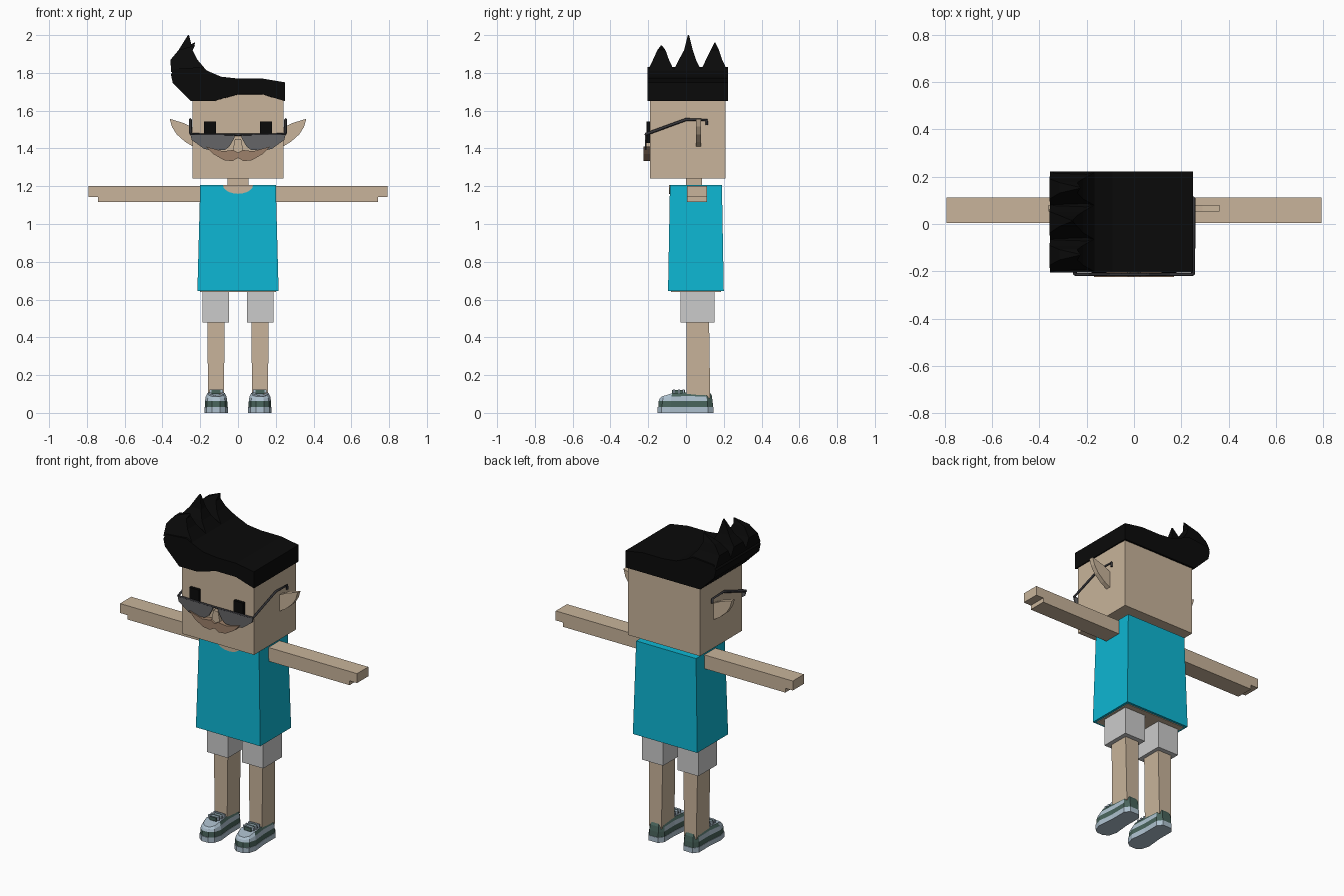
import bpy, bmesh, math

cube = bpy.data.objects.get("Cube")
if cube:
    bpy.data.objects.remove(cube, do_unlink=True)


def material(name, r, g, b):
    m = bpy.data.materials.new(name)
    m.use_nodes = True
    m.diffuse_color = (r, g, b, 1)
    m.node_tree.nodes["Principled BSDF"].inputs["Base Color"].default_value = (r, g, b, 1)
    return m


SKIN = material("skin", 0.58, 0.455, 0.325)
SHIRT = material("turquoise cloth", 0.004, 0.47, 0.65)
SHORTS = material("light grey cloth", 0.60, 0.60, 0.60)
BLACK = material("black", 0.003, 0.003, 0.003)
LENS = material("smoked lens", 0.13, 0.13, 0.135)
FRAME = material("dark frame", 0.035, 0.035, 0.04)
BROWN = material("moustache brown", 0.34, 0.22, 0.145)
PALE = material("pale blue shoe", 0.42, 0.53, 0.62)
GREEN = material("dark green shoe", 0.065, 0.125, 0.105)


def loft(name, rings, mats, rule=None):
    """Skin a list of equal rings of points and cap both ends."""
    bm = bmesh.new()
    rows = [[bm.verts.new(p) for p in ring] for ring in rings]
    n = len(rows[0])
    for a, b in zip(rows, rows[1:]):
        for i in range(n):
            j = (i + 1) % n
            bm.faces.new((a[i], a[j], b[j], b[i]))
    bm.faces.new(rows[0][::-1])
    bm.faces.new(rows[-1])
    bmesh.ops.recalc_face_normals(bm, faces=bm.faces)
    if rule:
        for f in bm.faces:
            f.material_index = rule(f.calc_center_median(), f.normal)
    me = bpy.data.meshes.new(name)
    bm.to_mesh(me)
    bm.free()
    for m in mats:
        me.materials.append(m)
    ob = bpy.data.objects.new(name, me)
    bpy.context.collection.objects.link(ob)
    return ob


def rect(x0, x1, y0, y1, z):
    return [(x0, y0, z), (x1, y0, z), (x1, y1, z), (x0, y1, z)]


def box(name, x, y, z, mat):
    return loft(name, [rect(*x, *y, z[0]), rect(*x, *y, z[1])], [mat])


def plate(name, pts, y0, y1, mat):
    """Extrude a front (x, z) outline from y0 to y1."""
    return loft(name, [[(x, y0, z) for x, z in pts], [(x, y1, z) for x, z in pts]], [mat])


def flip(pts, s):
    return [(s * x, z) for x, z in pts]


def rod(name, path, radius, mat):
    cu = bpy.data.curves.new(name, "CURVE")
    cu.dimensions = "3D"
    cu.bevel_depth = radius
    cu.bevel_resolution = 0
    cu.use_fill_caps = True
    sp = cu.splines.new("POLY")
    sp.points.add(len(path) - 1)
    for p, co in zip(sp.points, path):
        p.co = (*co, 1)
    cu.materials.append(mat)
    ob = bpy.data.objects.new(name, cu)
    bpy.context.collection.objects.link(ob)


# Head, neck and body
box("head", (-0.24, 0.24), (-0.19, 0.21), (1.24, 1.72), SKIN)
box("neck", (-0.055, 0.055), (0.0, 0.085), (1.16, 1.26), SKIN)
loft("shirt", [rect(-0.215, 0.215, -0.095, 0.2, 0.645),
               rect(-0.2, 0.2, -0.085, 0.19, 1.207)], [SHIRT])
box("body_underside", (-0.2, 0.2), (-0.08, 0.185), (0.641, 0.66), SKIN)
arc = [(0.08 * math.cos(t), 1.207 + 0.047 * math.sin(t))
       for t in (-math.pi * i / 10 for i in range(11))]
plate("neckline_skin", arc, -0.0895, -0.083, SKIN)

# Hair block: the fringe arches up at the front, the back hem is straight
top = [(0.25, 1.75), (0.13, 1.77), (0.0, 1.77), (-0.09, 1.78), (-0.16, 1.81),
       (-0.2, 1.83), (-0.34, 1.82), (-0.355, 1.79), (-0.345, 1.745)]
hem = [(-0.25, 1.65), (-0.13, 1.65), (-0.07, 1.668), (0.0, 1.687),
       (0.13, 1.687), (0.19, 1.668), (0.25, 1.65)]
back_hem = [(x, 1.65) for x, z in hem]
loft("hair", [[(x, -0.205, z) for x, z in top + hem],
              [(x, 0.222, z) for x, z in top + back_hem]], [BLACK])

# Hair spikes, one behind the other
for i, (y0, y1, ym, tx, tz) in enumerate([(-0.205, -0.06, -0.13, -0.23, 1.945),
                                          (-0.07, 0.085, 0.013, -0.262, 2.0),
                                          (0.075, 0.222, 0.153, -0.23, 1.96)]):
    c = (y0 + y1) / 2
    h = (y1 - y0) / 2
    loft(f"hair_spike_{i + 1}", [
        rect(-0.355, -0.16, y0, y1, 1.805),
        rect(-0.357, -0.215, c - h * 0.58, c + h * 0.58, 1.87),
        rect(-0.315, -0.24, ym - h * 0.3, ym + h * 0.3, 1.92),
        rect(tx - 0.003, tx + 0.003, ym - 0.003, ym + 0.003, tz)], [BLACK])

# Face centre
plate("nose", [(-0.03, 1.375), (0.03, 1.375), (0.016, 1.45), (-0.016, 1.45)],
      -0.213, -0.185, SKIN)
half = [(0.0, 1.378), (0.025, 1.392), (0.08, 1.385), (0.17, 1.41), (0.13, 1.37),
        (0.075, 1.338), (0.03, 1.333), (0.0, 1.35)]
lens = [(0.02, 1.475), (0.252, 1.475), (0.245, 1.445), (0.18, 1.398),
        (0.14, 1.39), (0.07, 1.392), (0.045, 1.41), (0.018, 1.458)]

for side, s in (("left", 1), ("right", -1)):
    def span(a, b):
        return tuple(sorted((s * a, s * b)))

    # Face parts
    plate(f"{side}_moustache", flip(half, s), -0.225, -0.185, BROWN)
    box(f"{side}_eye", span(0.116, 0.18), (-0.208, -0.185), (1.43, 1.543), BLACK)
    ear = [(0.23, 1.505), (0.29, 1.535), (0.362, 1.557), (0.35, 1.515),
           (0.325, 1.475), (0.28, 1.435), (0.23, 1.405)]
    plate(f"{side}_ear", flip(ear, s), 0.052, 0.08, SKIN)

    # Glasses
    plate(f"{side}_lens", flip(lens, s), -0.217, -0.21, LENS)
    rod(f"{side}_lens_top_rim", [(0, -0.214, 1.472), (s * 0.252, -0.214, 1.475)], 0.006, FRAME)
    rod(f"{side}_temple", [(s * 0.25, -0.214, 1.475), (s * 0.252, 0.0, 1.553),
                           (s * 0.252, 0.108, 1.55), (s * 0.252, 0.11, 1.525)], 0.008, FRAME)

    # Arm with a stepped hand
    box(f"{side}_arm", span(0.19, 0.742), (0.005, 0.112), (1.117, 1.2), SKIN)
    box(f"{side}_fingers", span(0.74, 0.792), (0.005, 0.112), (1.143, 1.2), SKIN)

    # Leg
    box(f"{side}_shorts_leg", span(0.048, 0.188), (-0.028, 0.15), (0.478, 0.66), SHORTS)
    loft(f"{side}_leg", [rect(*span(0.075, 0.158), 0.003, 0.128, 0.08),
                         rect(*span(0.07, 0.163), 0.003, 0.122, 0.5)], [SKIN])

    # Shoe layers share one rounded plan outline
    plan = [(-0.35, -1), (0.35, -1), (0.8, -0.86), (1, -0.55), (0.85, 0.1),
            (0.85, 0.8), (0.5, 1), (-0.5, 1), (-0.85, 0.8), (-0.85, 0.1),
            (-1, -0.55), (-0.8, -0.86)]

    def outline(w, l, height):
        pts = [(s * 0.116 + u * w, -0.002 + v * l) for u, v in plan]
        return [(x, y, height(y)) for x, y in pts]

    def upper(y):
        if y < -0.03:
            return 0.118 - 0.32 * (-0.03 - y)
        return 0.118 - 0.25 * (y + 0.03) if y < 0.08 else 0.09 + 0.42 * (y - 0.08)

    loft(f"{side}_shoe_sole", [outline(0.062, 0.148, lambda y: 0.0),
                               outline(0.062, 0.148, lambda y: 0.031)], [PALE])
    rings = [outline(0.060, 0.145, lambda y: 0.03),
             outline(0.059, 0.143, lambda y: 0.062),
             outline(0.055, 0.138, lambda y: 0.062 + 0.6 * (upper(y) - 0.062)),
             outline(0.046, 0.128, upper)]
    loft(f"{side}_shoe_upper", rings, [GREEN, PALE],
         lambda c, n: 0 if c.z < 0.05 or c.y > 0.1 or (n.z < 0.5 and c.z > 0.095) else 1)
    # Laces across the tongue
    box(f"{side}_shoe_tongue", span(0.093, 0.139), (-0.075, -0.005), (0.1, 0.121), GREEN)
    for k in range(3):
        y = -0.068 + k * 0.025
        box(f"{side}_lace_{k + 1}", span(0.08, 0.152), (y, y + 0.011), (0.105, 0.124), PALE)
